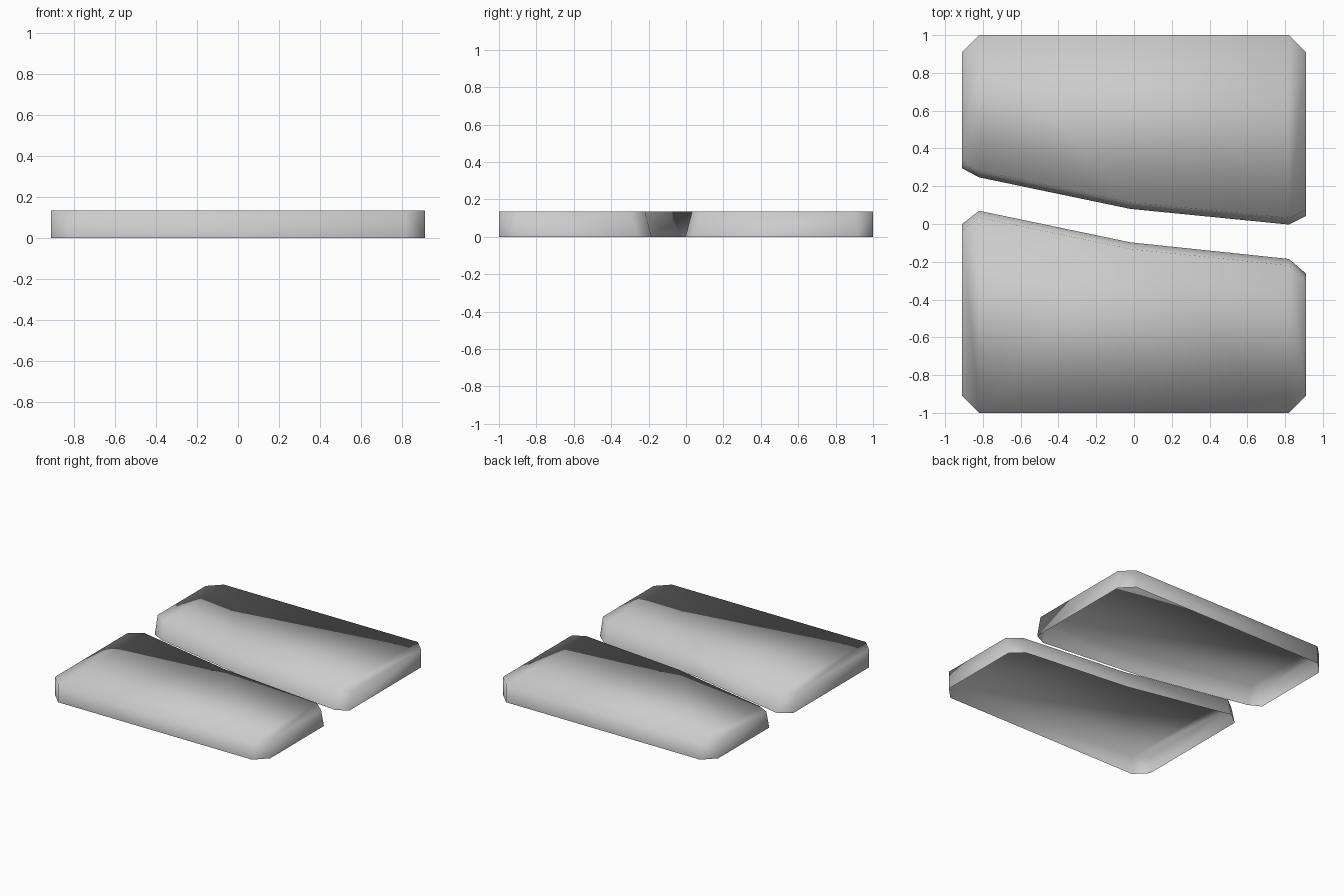
import bpy
import bmesh

cube = bpy.data.objects.get("Cube")
if cube:
    bpy.data.objects.remove(cube, do_unlink=True)

HEIGHT = 0.135
HALF_X = 0.91
CHAMFER = 0.09
SLANT = 0.035  # how far the gap side leans back at the top

grey = bpy.data.materials.new("plain_grey")
grey.use_nodes = True
colour = (0.6, 0.6, 0.6, 1)
grey.diffuse_color = colour
grey.node_tree.nodes["Principled BSDF"].inputs["Base Color"].default_value = colour


def slab(name, side, gap_ys):
    """Hollow chamfered slab, open below; side is +1 (back) or -1 (front)."""
    inner_x = HALF_X - CHAMFER
    gap = list(zip((-HALF_X, -inner_x, -0.02, inner_x, HALF_X), gap_ys))
    outer = [(HALF_X, side * (1 - CHAMFER)), (inner_x, side),
             (-inner_x, side), (-HALF_X, side * (1 - CHAMFER))]

    bm = bmesh.new()
    low = [bm.verts.new((x, y, 0)) for x, y in gap + outer]
    high = [bm.verts.new((x, y + side * SLANT, HEIGHT)) for x, y in gap]
    high += [bm.verts.new((x, y, HEIGHT)) for x, y in outer]

    # Top: an end strip on each side and a fan from the bend in the gap
    for loop in ((0, 1, 7, 8), (1, 2, 7), (2, 6, 7), (2, 3, 6), (3, 4, 5, 6)):
        bm.faces.new([high[i] for i in loop])

    # Surrounding walls
    n = len(low)
    for i in range(n):
        j = (i + 1) % n
        bm.faces.new((low[i], low[j], high[j], high[i]))

    if side < 0:
        bmesh.ops.reverse_faces(bm, faces=bm.faces)
    for face in bm.faces:
        face.smooth = True

    mesh = bpy.data.meshes.new(name)
    bm.to_mesh(mesh)
    bm.free()
    mesh.materials.append(grey)
    bpy.context.collection.objects.link(bpy.data.objects.new(name, mesh))


# Two slabs facing each other across a bent gap
slab("back_slab", 1, (0.295, 0.247, 0.08, -0.003, 0.042))
slab("front_slab", -1, (0.0, 0.07, -0.097, -0.185, -0.262))
